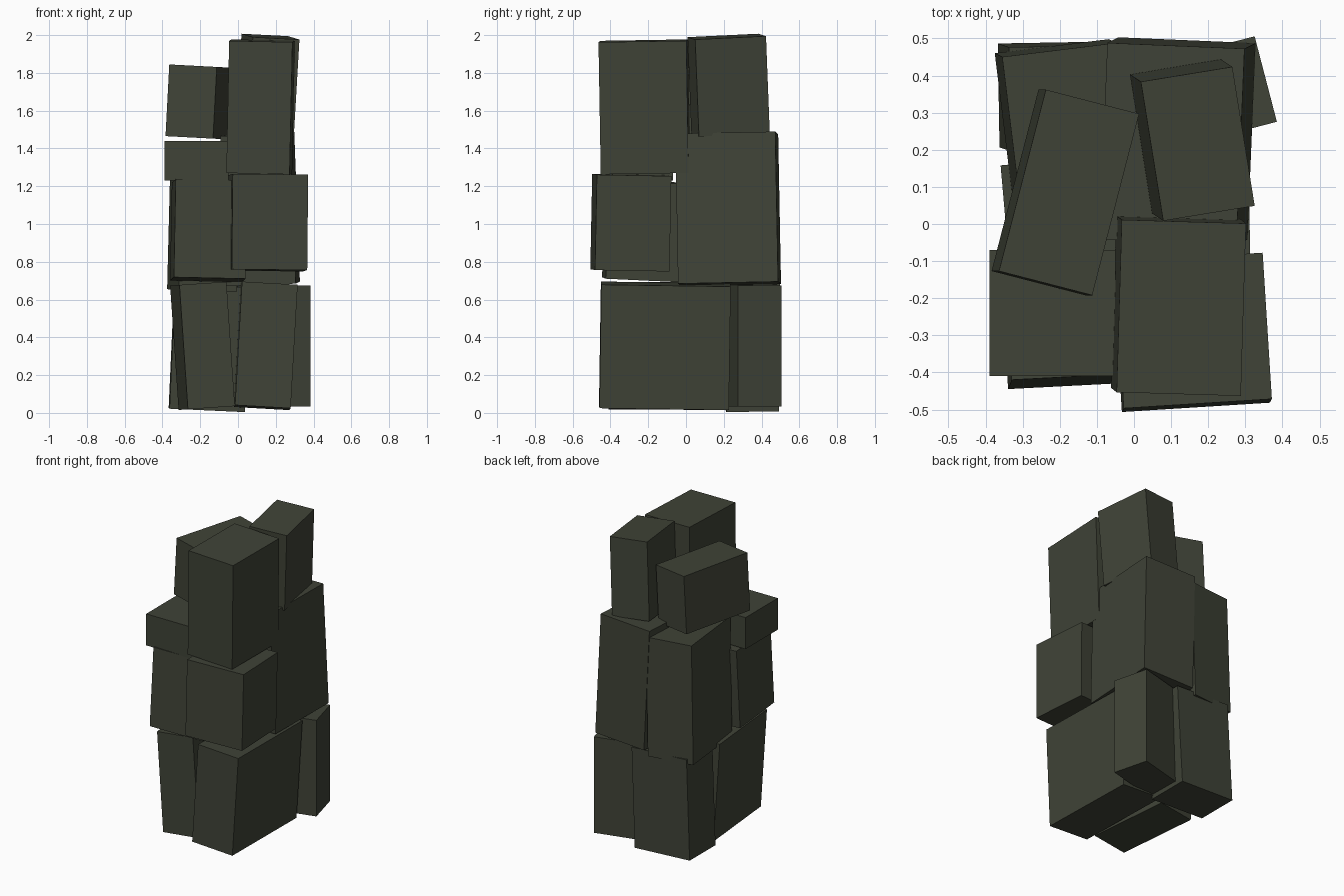
import bpy, math
from mathutils import Matrix, Vector

if "Cube" in bpy.data.objects:
    bpy.data.objects.remove(bpy.data.objects["Cube"])

mat = bpy.data.materials.new("dark olive grey")
mat.diffuse_color = (0.050, 0.056, 0.038, 1)
mat.use_nodes = True
mat.node_tree.nodes["Principled BSDF"].inputs["Base Color"].default_value = mat.diffuse_color


def block(name, centre, size, yaw, lean):
    """Box turned by yaw (degrees), its top shifted by lean (x, y) through tilting."""
    bpy.ops.mesh.primitive_cube_add(size=1)
    ob = bpy.context.object
    ob.name = name
    up = Vector((lean[0], lean[1], size[2])).normalized()
    tilt = Vector((0, 0, 1)).rotation_difference(up).to_matrix().to_4x4()
    ob.matrix_world = (Matrix.Translation(centre) @ tilt
                       @ Matrix.Rotation(math.radians(yaw), 4, 'Z')
                       @ Matrix.Diagonal((*size, 1)))
    ob.data.materials.append(mat)


# bottom layer
block("bottom_front_left_block", (-.188, -.115, .355), (.25, .57, .66), 5, (-.045, 0))
block("bottom_front_right_block", (.147, -.112, .355), (.295, .685, .655), .5, (.037, .01))
block("bottom_back_left_block", (-.15, .345, .345), (.40, .28, .66), 1, (.03, -.01))
block("bottom_back_right_block", (.176, .344, .355), (.37, .238, .64), 14.6, (0, 0))

# middle layer
block("middle_front_left_block", (-.155, -.228, .965), (.38, .39, .52), 3, (.01, .025))
block("middle_front_right_block", (.157, -.292, 1.007), (.40, .395, .505), 3.6, (.005, .01))
block("middle_back_left_block", (-.181, .226, 1.04), (.31, .50, .785), 7, (.02, -.01))
block("middle_back_right_block", (.117, .223, 1.08), (.37, .53, .795), -2.4, (-.03, -.015))

# top layer
block("top_front_left_block", (-.22, -.24, 1.335), (.34, .34, .21), 0, (0, 0))
block("top_front_right_block", (.12, -.22, 1.62), (.335, .465, .70), -1.7, (.015, -.012))
block("top_back_left_block", (-.185, .085, 1.645), (.26, .505, .38), -14.5, (.02, 0))
block("top_back_right_block", (.157, .226, 1.735), (.25, .38, .515), 9.2, (.03, -.02))
